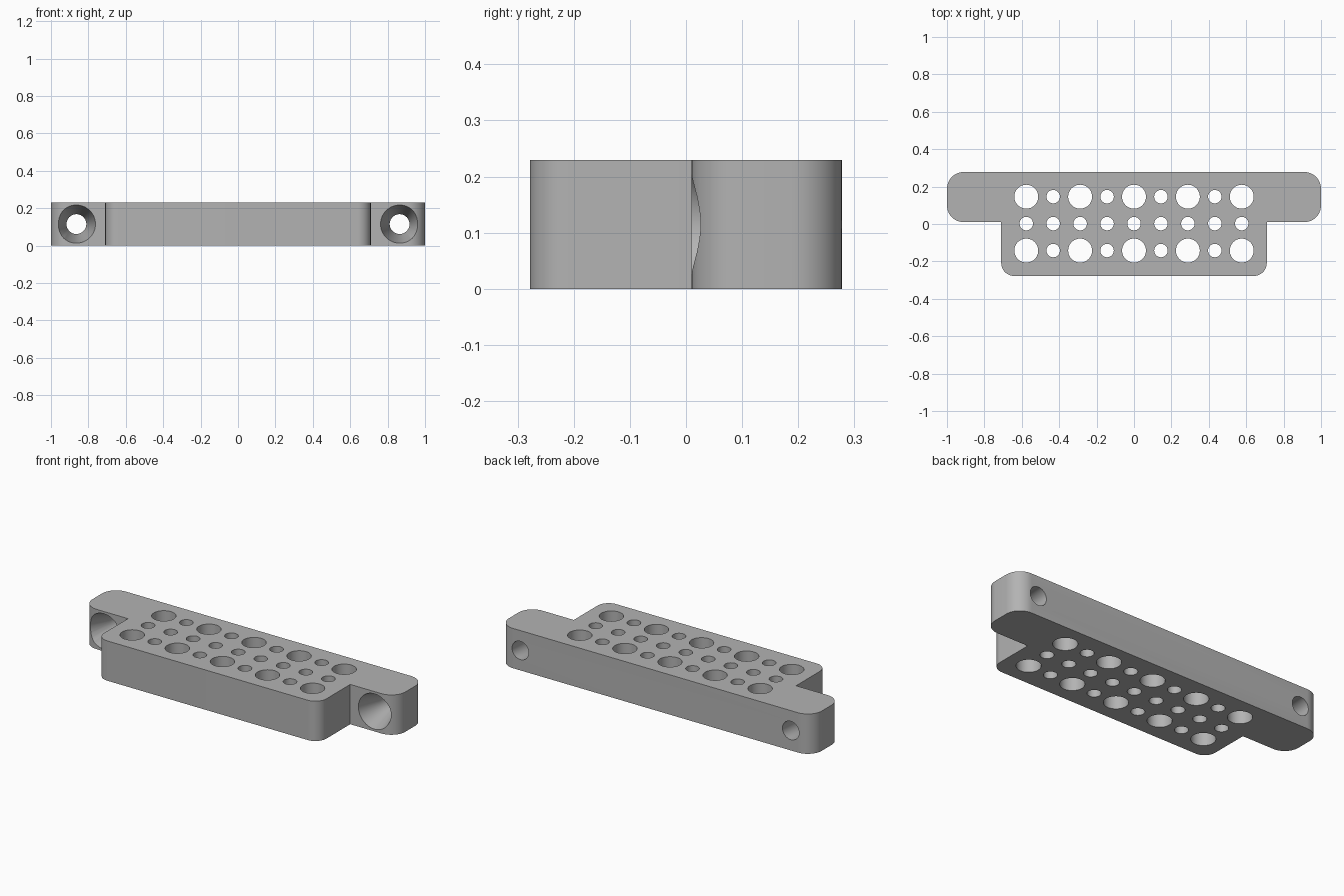
import bpy
import bmesh
from math import cos, sin, pi, radians
from mathutils import Matrix, Vector

cube = bpy.data.objects.get("Cube")
if cube:
    bpy.data.objects.remove(cube, do_unlink=True)

HEIGHT = 0.23
MID_Y = 0.002
PITCH = 0.144

grey = bpy.data.materials.new("plain grey")
grey.use_nodes = True
colour = (0.45, 0.45, 0.45, 1)
grey.diffuse_color = colour
grey.node_tree.nodes["Principled BSDF"].inputs["Base Color"].default_value = colour


def to_object(bm, name):
    bmesh.ops.recalc_face_normals(bm, faces=bm.faces)
    mesh = bpy.data.meshes.new(name)
    bm.to_mesh(mesh)
    bm.free()
    mesh.materials.append(grey)
    obj = bpy.data.objects.new(name, mesh)
    bpy.context.collection.objects.link(obj)
    return obj


def corner(x, y, radius, start, steps=12):
    """Quarter arc inside the corner at x, y, starting at an angle in degrees."""
    sx = 1 if cos(radians(start + 45)) > 0 else -1
    sy = 1 if sin(radians(start + 45)) > 0 else -1
    angles = [radians(start + 90 * i / steps) for i in range(steps + 1)]
    return [(x - sx * radius + radius * cos(a), y - sy * radius + radius * sin(a))
            for a in angles]


# Plate with two mounting ears: right half of the outline, then its mirror
half = (corner(0.71, -0.278, 0.07, -90) + [(0.71, 0.01)]
        + corner(1.0, 0.01, 0.09, -90) + corner(1.0, 0.278, 0.09, 0))
outline = half + [(-x, y) for x, y in reversed(half)]
bm = bmesh.new()
base = bm.faces.new([bm.verts.new((x, y, 0)) for x, y in outline])
top = bmesh.ops.extrude_face_region(bm, geom=[base])["geom"]
bmesh.ops.translate(bm, vec=(0, 0, HEIGHT),
                    verts=[v for v in top if isinstance(v, bmesh.types.BMVert)])
plate = to_object(bm, "mounting_plate")

# Vertical holes: large and small alternate in the outer rows
bm = bmesh.new()
for row in (-1, 0, 1):
    for col in range(-4, 5):
        radius = 0.064 if row and col % 2 == 0 else 0.036
        spot = Matrix.Translation((col * PITCH, MID_Y + row * PITCH, HEIGHT / 2))
        bmesh.ops.create_cone(bm, cap_ends=True, segments=40, radius1=radius,
                              radius2=radius, depth=HEIGHT * 2, matrix=spot)

# Countersunk screw holes through the ears: a revolved profile of radius and y
profile = [(0.102, -0.05), (0.102, 0.012), (0.053, 0.14), (0.053, 0.35)]
for side in (-1, 1):
    centre = Vector((side * 0.864, 0, HEIGHT / 2))
    rings = []
    for r, y in profile:
        rings.append([bm.verts.new(centre + Vector((r * cos(a), y, r * sin(a))))
                      for a in (2 * pi * i / 48 for i in range(48))])
    for near, far in zip(rings, rings[1:]):
        for i in range(48):
            j = (i + 1) % 48
            bm.faces.new((near[i], near[j], far[j], far[i]))
    bm.faces.new(rings[0])
    bm.faces.new(rings[-1])
cutter = to_object(bm, "hole_cutter")
cutter.hide_render = True

# Cut the holes and shade the curved walls smooth
cut = plate.modifiers.new("holes", "BOOLEAN")
cut.operation = "DIFFERENCE"
cut.solver = "EXACT"
cut.object = cutter
for obj in bpy.context.selected_objects:
    obj.select_set(False)
bpy.context.view_layer.objects.active = plate
plate.select_set(True)
bpy.ops.object.modifier_apply(modifier=cut.name)
bpy.data.objects.remove(cutter, do_unlink=True)
bpy.ops.object.shade_smooth_by_angle(angle=radians(30))
